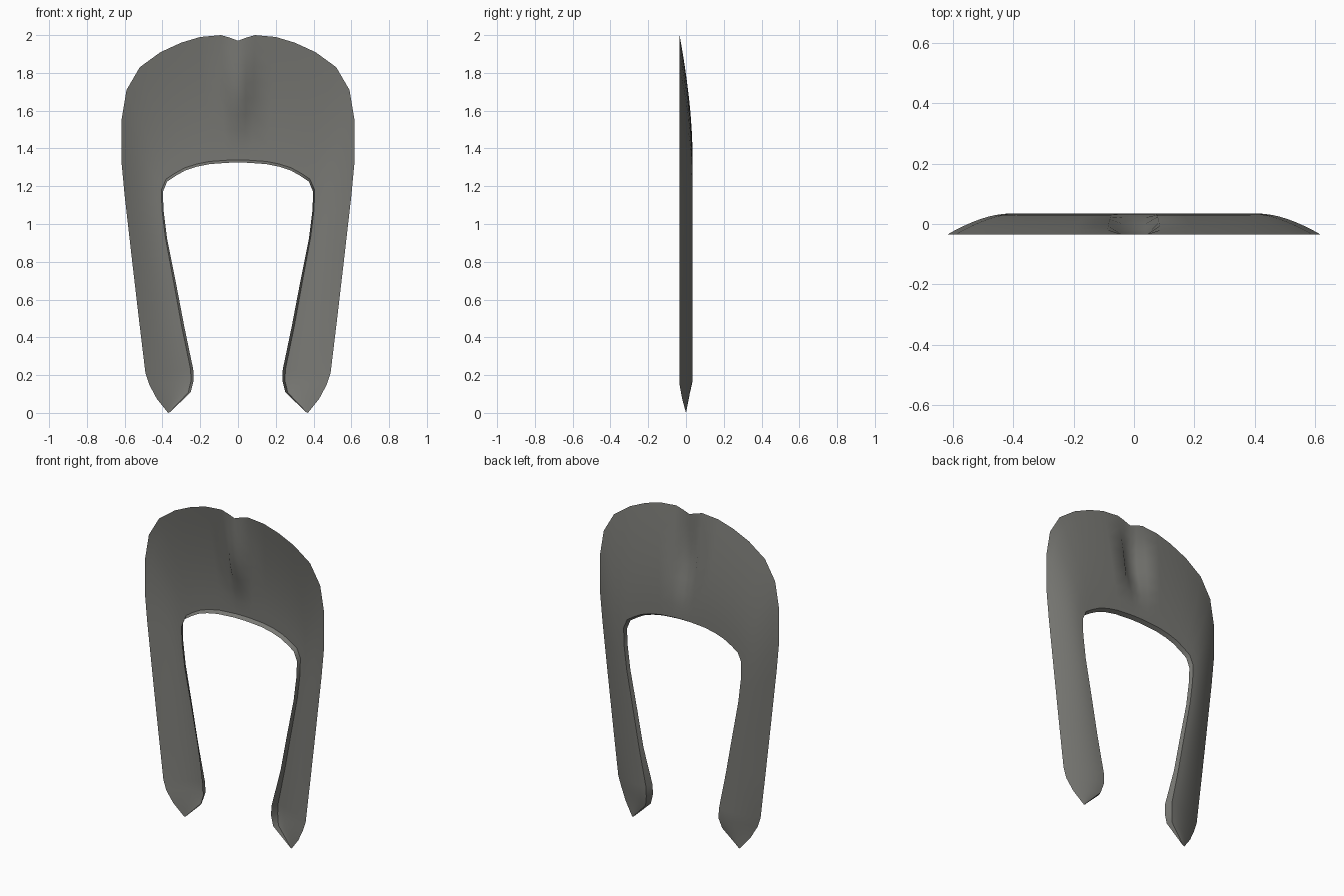
import bpy, bmesh, math

if "Cube" in bpy.data.objects:
    bpy.data.objects.remove(bpy.data.objects["Cube"])

mat = bpy.data.materials.new("dark warm grey")
mat.diffuse_color = (0.19, 0.19, 0.175, 1)
mat.use_nodes = True
mat.node_tree.nodes["Principled BSDF"].inputs["Base Color"].default_value = mat.diffuse_color

# right half, centre line down to the foot: outer rim and inner rim (x, z)
OUTER = [(0, 1.97), (0.045, 1.987), (0.09, 2.0), (0.2, 1.99), (0.3, 1.96), (0.41, 1.91),
         (0.52, 1.83), (0.59, 1.71), (0.617, 1.55), (0.617, 1.33), (0.6, 1.15),
         (0.56, 0.8), (0.525, 0.5), (0.49, 0.21), (0.47, 0.15), (0.43, 0.075), (0.37, 0.0)]
INNER = [(0, 1.325), (0.035, 1.325), (0.07, 1.323), (0.15, 1.317), (0.22, 1.303), (0.28, 1.283),
         (0.33, 1.255), (0.375, 1.225), (0.398, 1.17), (0.394, 1.07), (0.375, 0.92),
         (0.327, 0.68), (0.285, 0.46), (0.237, 0.23), (0.235, 0.17), (0.25, 0.11), (0.36, 0.004)]


def dent(x, z):
    """Forward push of the groove pressed into the back of the crown."""
    across = 1 if abs(x) < 0.075 else 0
    along = max(0, min(1, (z - 1.45) / 0.2))
    return 0.035 * across * along


def section(o, i, side, foot):
    """Points of one channel section: bowed web, then a lip turned forward."""
    length = math.hypot(o[0] - i[0], o[1] - i[1])
    ridge = 1 - min(0.4, 0.014 / length)
    pts = []
    for k in range(9):
        t = k / 8
        x, z = (o[n] + (i[n] - o[n]) * t * ridge for n in (0, 1))
        y = -0.034 + 0.069 * math.sin(t * math.pi / 2) ** 0.95
        y = max(-0.034, y - dent(x, z))
        if foot == 1:                       # pointed toe pulls to mid depth
            y = 0
        elif foot == 2:
            y *= 0.6
        pts.append((side * x, y, z))
    lip = 0 if foot == 1 else (-0.01 if i[1] < 0.3 else 0.012)
    pts.append((side * i[0], lip, i[1]))
    return pts


bm = bmesh.new()
n = len(OUTER)
order = [(k, -1) for k in range(n - 1, 0, -1)] + [(k, 1) for k in range(n)]
prev = None
for k, side in order:
    foot = 1 if k == n - 1 else 2 if k == n - 2 else 0
    ring = [bm.verts.new(p) for p in section(OUTER[k], INNER[k], side, foot)]
    if prev:
        for a in range(len(ring) - 1):
            bm.faces.new((prev[a], prev[a + 1], ring[a + 1], ring[a]))
    prev = ring
bmesh.ops.recalc_face_normals(bm, faces=bm.faces)
# aim the shell's outside toward the back
if sum(f.normal.y * f.calc_area() for f in bm.faces) < 0:
    bmesh.ops.reverse_faces(bm, faces=bm.faces)

me = bpy.data.meshes.new("arched_shell")
bm.to_mesh(me)
bm.free()
me.materials.append(mat)
shell = bpy.data.objects.new("arched_shell", me)
bpy.context.collection.objects.link(shell)
bpy.context.view_layer.objects.active = shell
shell.select_set(True)
bpy.ops.object.shade_smooth_by_angle(angle=math.radians(50))
